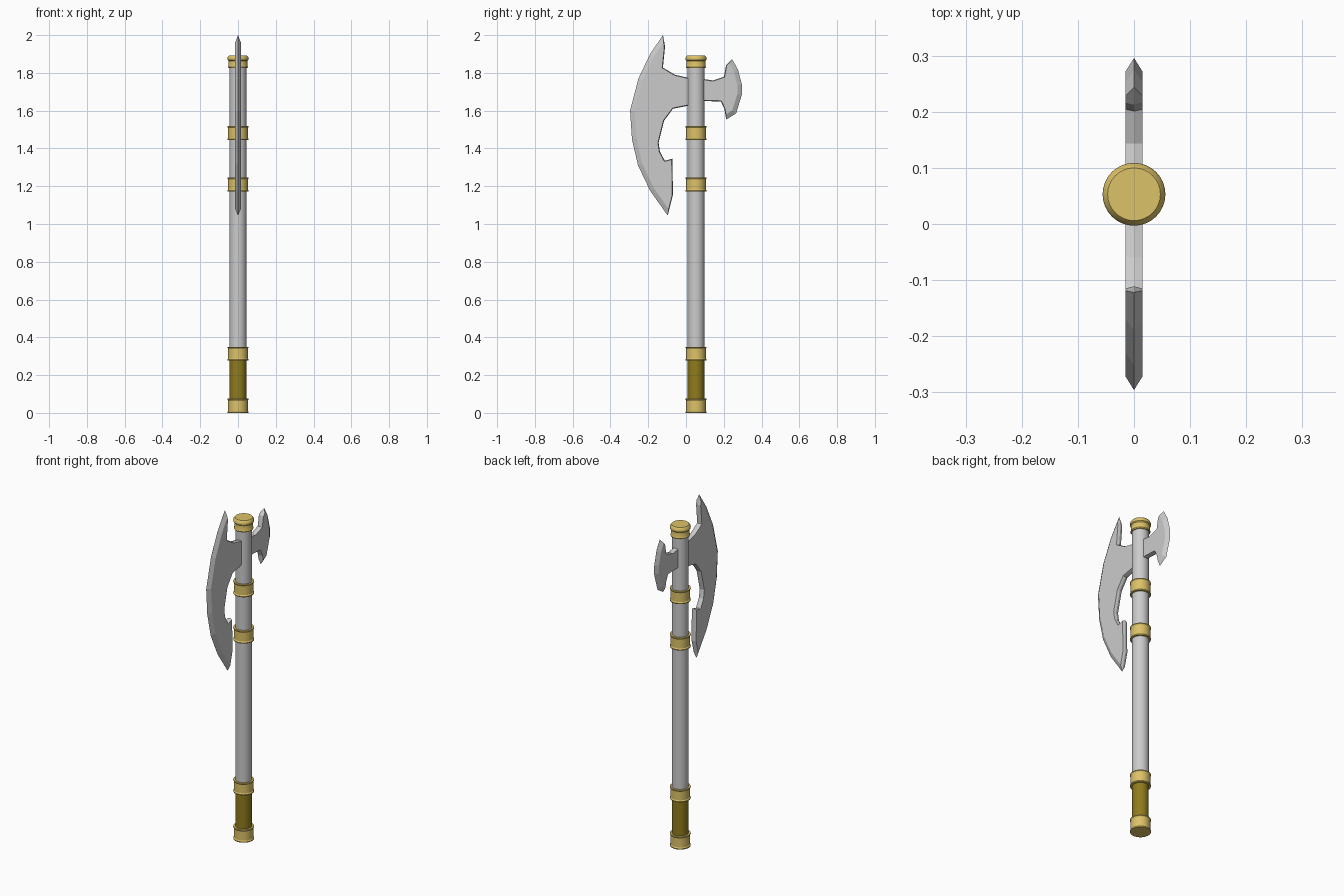
import bpy, bmesh, math
from mathutils import Vector

if "Cube" in bpy.data.objects:
    bpy.data.objects.remove(bpy.data.objects["Cube"])

CY = 0.053          # shaft axis position in y
SEG = 32


def material(name, rgb):
    m = bpy.data.materials.new(name)
    m.diffuse_color = (*rgb, 1)
    m.use_nodes = True
    m.node_tree.nodes["Principled BSDF"].inputs["Base Color"].default_value = m.diffuse_color
    return m


gold = material("gold", (0.72, 0.54, 0.14))
leather = material("dark_olive", (0.28, 0.2, 0.012))


def finish(name, bm, mat=None, smooth=True):
    bmesh.ops.recalc_face_normals(bm, faces=bm.faces)
    me = bpy.data.meshes.new(name)
    bm.to_mesh(me)
    bm.free()
    ob = bpy.data.objects.new(name, me)
    bpy.context.collection.objects.link(ob)
    if mat:
        me.materials.append(mat)
    if smooth:
        bpy.ops.object.select_all(action='DESELECT')
        ob.select_set(True)
        bpy.context.view_layer.objects.active = ob
        bpy.ops.object.shade_smooth_by_angle(angle=math.radians(30))
    return ob


def lathe(name, profile, mat=None):
    """Turn (radius, z) points around the shaft axis and cap both ends."""
    bm = bmesh.new()
    rings = []
    for r, z in profile:
        rings.append([bm.verts.new((r * math.cos(2 * math.pi * i / SEG),
                                    CY + r * math.sin(2 * math.pi * i / SEG), z))
                      for i in range(SEG)])
    for a, b in zip(rings, rings[1:]):
        for i in range(SEG):
            j = (i + 1) % SEG
            bm.faces.new((a[i], a[j], b[j], b[i]))
    bm.faces.new(rings[0])
    bm.faces.new(rings[-1])
    return finish(name, bm, mat)


def blade(name, pts, cutting, half=0.015, wide=0.024, narrow=0.004):
    """Flat plate with a ridge along its outline; cutting edges get a wide bevel."""
    n = len(pts)
    p = [Vector(q) for q in pts]
    area = sum(p[i].x * p[(i + 1) % n].y - p[(i + 1) % n].x * p[i].y for i in range(n))
    sign = 1 if area > 0 else -1
    lines = []
    for i in range(n):
        d = (p[(i + 1) % n] - p[i]).normalized()
        nrm = Vector((-d.y, d.x)) * sign
        lines.append((nrm, nrm.dot(p[i]) + (wide if i in cutting else narrow)))
    inner = []
    for i in range(n):
        (a, c), (b, e) = lines[i - 1], lines[i]
        det = a.x * b.y - a.y * b.x
        inner.append(((c * b.y - e * a.y) / det, (a.x * e - b.x * c) / det))
    bm = bmesh.new()
    mid = [bm.verts.new((0, y, z)) for y, z in pts]
    for s in (-half, half):
        side = [bm.verts.new((s, y, z)) for y, z in inner]
        bm.faces.new(side)
        for i in range(n):
            j = (i + 1) % n
            bm.faces.new((mid[i], mid[j], side[j], side[i]))
    return finish(name, bm, smooth=False)


# Shaft and grip
lathe("shaft", [(0.045, 0.3), (0.045, 1.86)])
lathe("grip", [(0.044, 0.01), (0.044, 0.32)], leather)

# Flanged collars along the shaft
for name, z0, z1 in (("pommel_collar", 0, 0.075), ("grip_collar", 0.278, 0.35),
                     ("lower_collar", 1.172, 1.246), ("upper_collar", 1.445, 1.519)):
    lathe(name, [(0.044, z0), (0.055, z0), (0.056, z0 + 0.005), (0.052, z0 + 0.011),
                 (0.052, z1 - 0.011), (0.056, z1 - 0.005), (0.055, z1), (0.044, z1)], gold)

# Rounded cap on top of the shaft
lathe("top_cap", [(0.044, 1.825), (0.05, 1.825), (0.053, 1.83), (0.05, 1.837),
                  (0.05, 1.864), (0.055, 1.869), (0.056, 1.876), (0.054, 1.884),
                  (0.047, 1.893)], gold)

# Large crescent blade: the first seven edges are sharpened
blade("main_blade", [
    (-0.122, 2.0), (-0.19, 1.9), (-0.252, 1.77), (-0.296, 1.6), (-0.286, 1.447),
    (-0.254, 1.31), (-0.19, 1.176), (-0.097, 1.045), (-0.069, 1.155), (-0.072, 1.346),
    (-0.112, 1.335), (-0.138, 1.383), (-0.145, 1.43), (-0.116, 1.547), (-0.069, 1.61),
    (0.03, 1.63), (0.03, 1.77), (-0.058, 1.79), (-0.122, 1.828), (-0.111, 1.94)],
    set(range(7)))

# Small rear blade: its outer five edges are sharpened
blade("rear_blade", [
    (0.244, 1.873), (0.275, 1.818), (0.296, 1.738), (0.296, 1.685), (0.265, 1.585),
    (0.213, 1.553), (0.203, 1.61), (0.185, 1.648), (0.075, 1.652), (0.075, 1.77),
    (0.143, 1.76), (0.201, 1.78), (0.212, 1.84)],
    set(range(5)))
